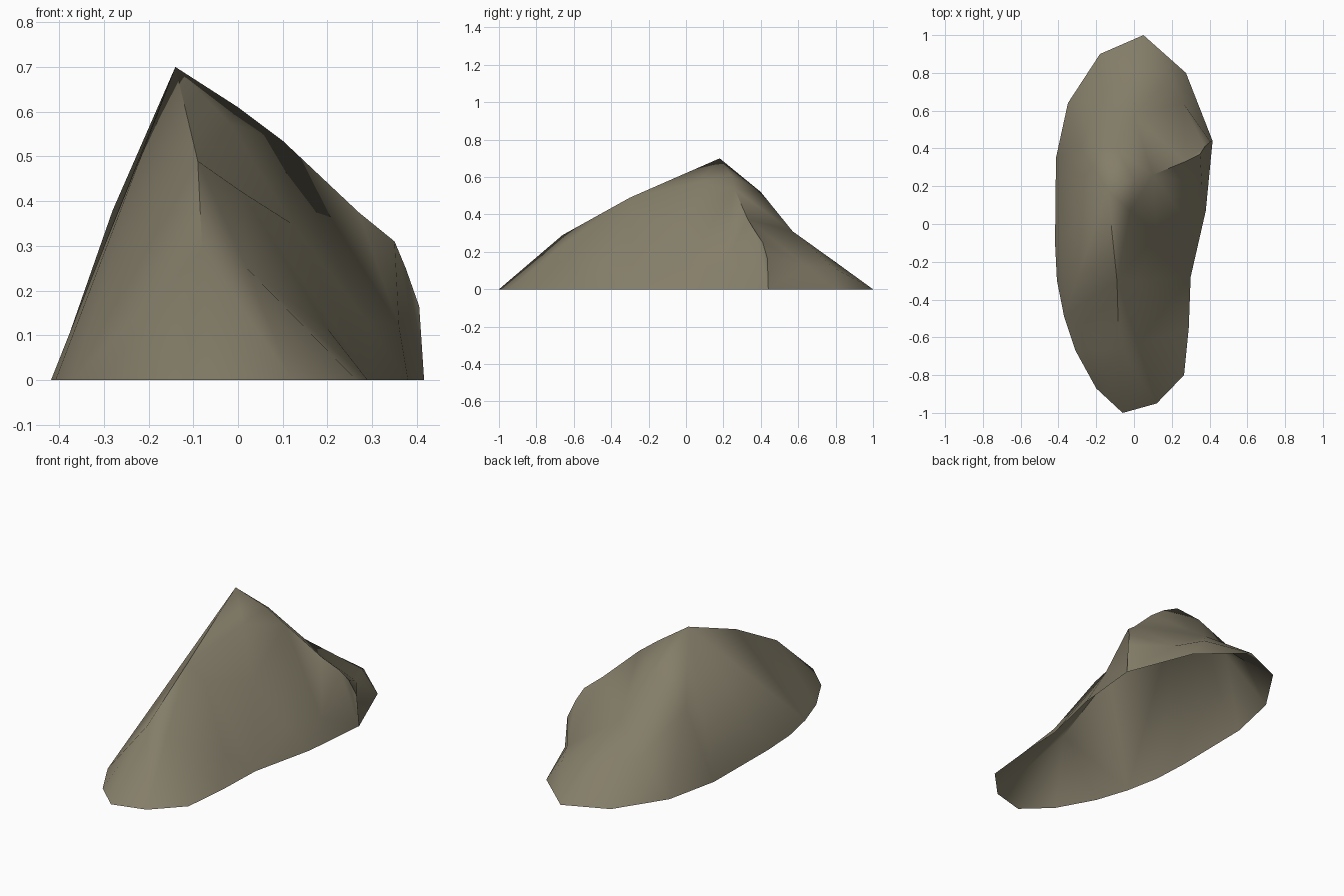
import bpy
import math
from mathutils import Vector
from mathutils.geometry import delaunay_2d_cdt

if "Cube" in bpy.data.objects:
    bpy.data.objects.remove(bpy.data.objects["Cube"])

# Ground outline of the rock (x, y), counter-clockwise from the back tip
base = [(0.05, 1.0), (-0.18, 0.9), (-0.35, 0.64), (-0.413, 0.35), (-0.418, -0.1),
        (-0.408, -0.3), (-0.37, -0.49), (-0.31, -0.67), (-0.2, -0.87), (-0.06, -1.0),
        (0.12, -0.95), (0.265, -0.8), (0.29, -0.55), (0.3, -0.28), (0.38, 0.07),
        (0.416, 0.44), (0.275, 0.8)]

# Ridge lines that run down from the peak to a point of the outline (x, y, z)
peak = (-0.14, 0.18, 0.70)
ridges = [
    ([(-0.09, -0.3, 0.49), (-0.08, -0.66, 0.29)], 9),                  # front ridge
    ([(0.0, 0.24, 0.61), (0.1, 0.26, 0.535), (0.27, 0.33, 0.375),
      (0.35, 0.37, 0.31), (0.375, 0.41, 0.25), (0.405, 0.435, 0.165)], 15),  # right crest
    ([(-0.28, 0.4, 0.38)], 2),                                        # left ridge
    ([(-0.1, 0.4, 0.52), (0.0, 0.57, 0.31), (0.0, 0.8, 0.145)], 0),    # back slope
    ([], 4), ([], 6),                                                 # flat left side
]
# Loose points that shape the right flank and the back
flanks = [(0.01, -0.3, 0.42), (0.02, -0.64, 0.25), (-0.02, 0.07, 0.575),
          (0.12, -0.05, 0.35), (0.29, 0.0, 0.13), (0.36, 0.2, 0.12), (0.2, -0.4, 0.115),
          (0.26, 0.64, 0.125), (0.19, 0.79, 0.115), (-0.2, 0.65, 0.2)]

points = [(x, y, 0.0) for x, y in base]
edges = []
peak_id = len(points)
points.append(peak)
for line, foot in ridges:
    previous = peak_id
    for p in line:
        points.append(p)
        edges.append((previous, len(points) - 1))
        previous = len(points) - 1
    edges.append((previous, foot))
points += flanks

# Triangulate the surface inside the outline, open underneath
flat = [Vector(p[:2]) for p in points]
verts2d, _, faces, origin, _, _ = delaunay_2d_cdt(
    flat, edges, [list(range(len(base)))], 1, 1e-5)
verts = [(v.x, v.y, points[o[0]][2] if o else 0.2) for v, o in zip(verts2d, origin)]

mesh = bpy.data.meshes.new("rock")
mesh.from_pydata(verts, [], [list(f) for f in faces])
mesh.update()
for poly in mesh.polygons:
    if poly.normal.z < 0:
        poly.flip()
    poly.use_smooth = True
mesh.update()
mesh.set_sharp_from_angle(angle=math.radians(60))

# Single olive grey stone colour
stone = bpy.data.materials.new("olive grey stone")
stone.diffuse_color = (0.23, 0.205, 0.14, 1.0)
stone.use_nodes = True
stone.node_tree.nodes["Principled BSDF"].inputs["Base Color"].default_value = stone.diffuse_color
mesh.materials.append(stone)
rock = bpy.data.objects.new("rock", mesh)
bpy.context.collection.objects.link(rock)
